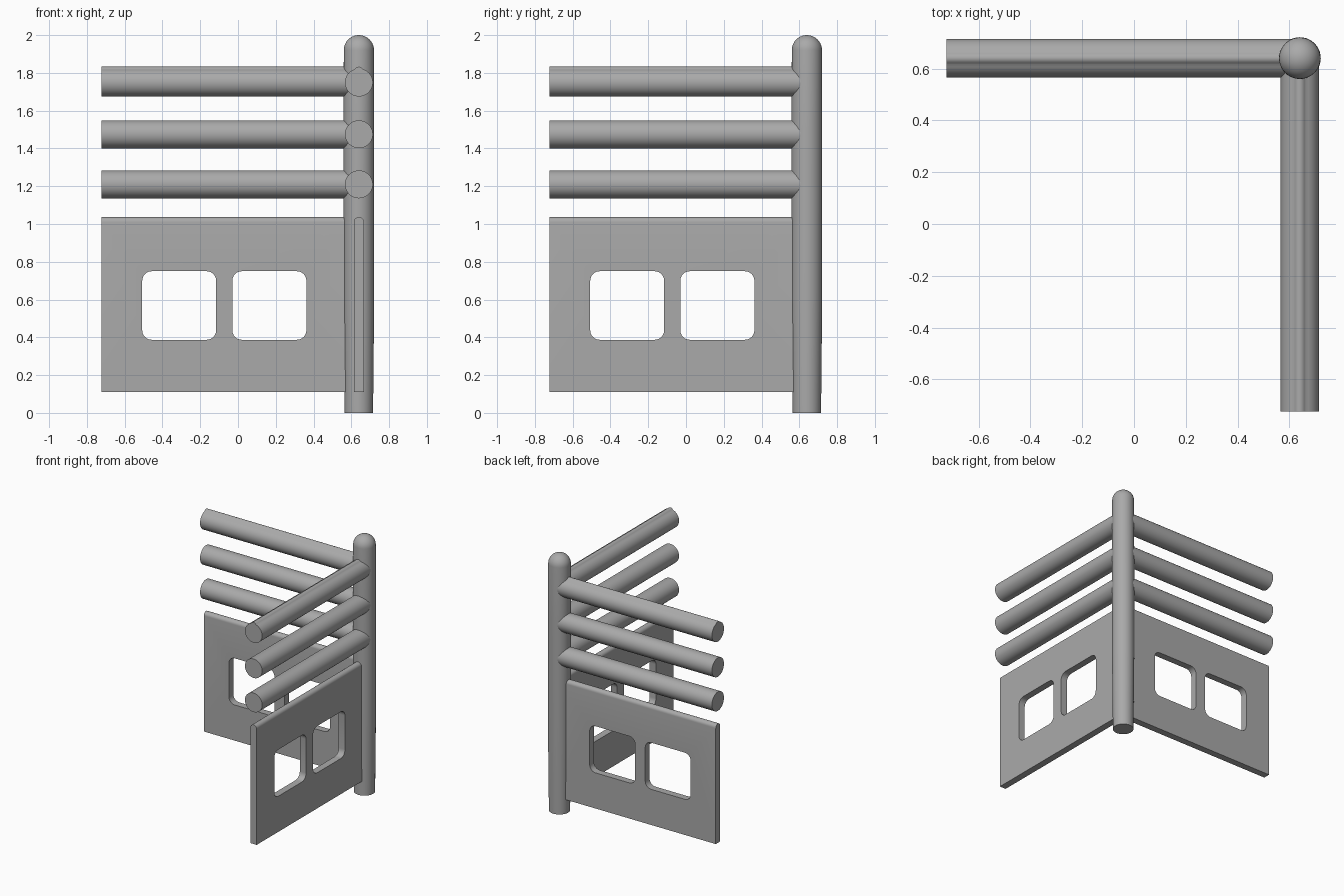
import bpy, bmesh
from math import pi, sin, cos, radians
from mathutils import Matrix

if "Cube" in bpy.data.objects:
    bpy.data.objects.remove(bpy.data.objects["Cube"])

CORNER = 0.64      # post axis, in x and y
LENGTH = 1.363     # reach of each wing from the post axis

grey = bpy.data.materials.new("plain grey")
grey.diffuse_color = (0.4, 0.4, 0.4, 1)
grey.use_nodes = True
grey.node_tree.nodes["Principled BSDF"].inputs["Base Color"].default_value = (0.4, 0.4, 0.4, 1)


def arc(cx, cy, r, start, end, steps):
    angles = [radians(start + (end - start) * i / steps) for i in range(steps + 1)]
    return [(cx + r * cos(a), cy + r * sin(a)) for a in angles]


def make_object(name, bm, turn=0):
    bmesh.ops.recalc_face_normals(bm, faces=bm.faces)
    mesh = bpy.data.meshes.new(name)
    bm.to_mesh(mesh)
    bm.free()
    mesh.materials.append(grey)
    ob = bpy.data.objects.new(name, mesh)
    bpy.context.collection.objects.link(ob)
    ob.location = (CORNER, CORNER, 0)
    ob.rotation_euler.z = turn
    return ob


def smooth(ob):
    bpy.ops.object.select_all(action="DESELECT")
    ob.select_set(True)
    bpy.context.view_layer.objects.active = ob
    bpy.ops.object.shade_smooth_by_angle(angle=radians(25))


def extrude(points, vector):
    bm = bmesh.new()
    face = bm.faces.new([bm.verts.new(p) for p in points])
    new = bmesh.ops.extrude_face_region(bm, geom=[face])["geom"]
    bmesh.ops.translate(bm, vec=vector, verts=[v for v in new if isinstance(v, bmesh.types.BMVert)])
    return bm


def along_wing(name, profile, turn):
    """Extrude a (thickness, height) profile outward from the post axis."""
    bm = extrude([(-LENGTH, y, z) for y, z in profile], (LENGTH, 0, 0))
    return make_object(name, bm, turn)


def rounded_rect(x0, x1, z0, z1, r):
    return (arc(x1 - r, z1 - r, r, 0, 90, 6) + arc(x0 + r, z1 - r, r, 90, 180, 6)
            + arc(x0 + r, z0 + r, r, 180, 270, 6) + arc(x1 - r, z0 + r, r, 270, 360, 6))


# Corner post: turned profile with a domed top
profile = [(0, 0), (0.075, 0), (0.078, 0.3), (0.081, 0.6), (0.081, 1.5)]
profile += arc(0, 1.92, 0.08, 0, 90, 10)
bm = bmesh.new()
verts = [bm.verts.new((r, 0, z)) for r, z in profile]
edges = [bm.edges.new(pair) for pair in zip(verts, verts[1:])]
bmesh.ops.spin(bm, geom=verts + edges, axis=(0, 0, 1), cent=(0, 0, 0), angle=2 * pi, steps=40)
bmesh.ops.remove_doubles(bm, verts=bm.verts, dist=0.0005)
smooth(make_object("corner_post", bm))

# Two identical wings at right angles
for side, turn in (("back", 0), ("left", pi / 2)):
    # Round rails; the top one carries a narrow raised ridge
    for level, z in (("lower", 1.21), ("middle", 1.475)):
        smooth(along_wing(f"{side}_{level}_rail", arc(0, z, 0.074, 0, 360, 40)[:-1], turn))
    ridge = arc(0, 1.749, 0.074, 108, 432, 36) + arc(0, 1.81, 0.023, 35, 145, 6)
    smooth(along_wing(f"{side}_top_rail", ridge, turn))

    # Panel with a half-round top edge
    half = 0.027
    slab = [(-half, 0.11), (half, 0.11)] + arc(0, 1.037 - half, half, 0, 180, 12)
    panel = along_wing(f"{side}_panel", slab, turn)

    # Two rounded window openings
    for left, right in ((-0.507, -0.116), (-0.03, 0.362)):
        outline = rounded_rect(left - CORNER, right - CORNER, 0.387, 0.75, 0.05)
        cutter = make_object("window_cutter", extrude([(x, -0.1, z) for x, z in outline], (0, 0.2, 0)), turn)
        cutter.hide_render = True
        cut = panel.modifiers.new("window", "BOOLEAN")
        cut.operation = "DIFFERENCE"
        cut.solver = "EXACT"
        cut.object = cutter
        bpy.context.view_layer.objects.active = panel
        bpy.ops.object.modifier_apply(modifier=cut.name)
        bpy.data.objects.remove(cutter)
    smooth(panel)
